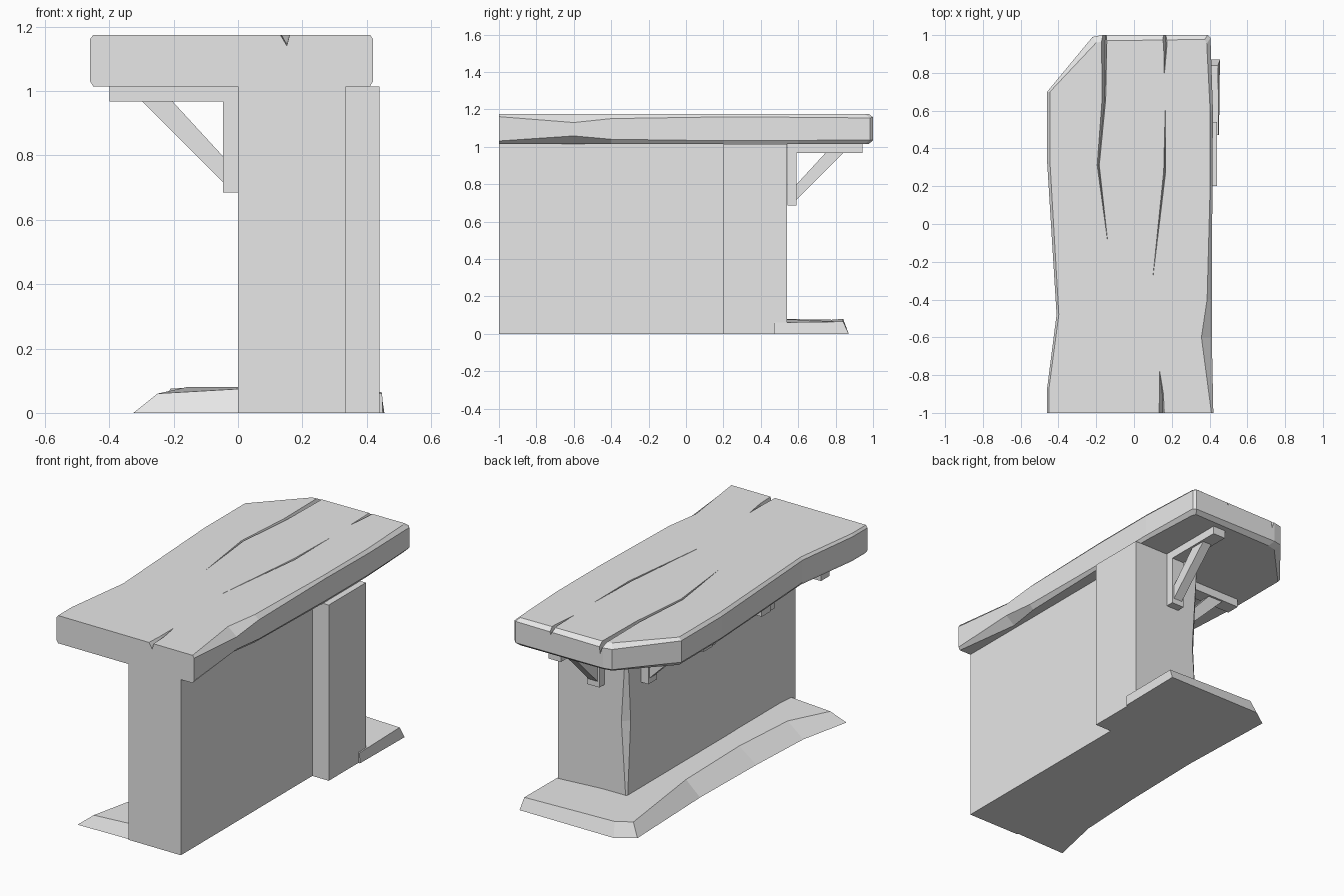
import bpy
import bmesh

cube = bpy.data.objects.get("Cube")
if cube:
    bpy.data.objects.remove(cube, do_unlink=True)

grey = bpy.data.materials.new("plain_grey")
grey.use_nodes = True
grey.diffuse_color = (0.8, 0.8, 0.8, 1)
grey.node_tree.nodes["Principled BSDF"].inputs["Base Color"].default_value = (0.8, 0.8, 0.8, 1)


def loft(name, rings):
    """Closed solid through matching rings of points."""
    bm = bmesh.new()
    loops = [[bm.verts.new(p) for p in ring] for ring in rings]
    n = len(loops[0])
    for low, high in zip(loops, loops[1:]):
        for i in range(n):
            j = (i + 1) % n
            bm.faces.new((low[i], low[j], high[j], high[i]))
    bm.faces.new(loops[0][::-1])
    bm.faces.new(loops[-1])
    bmesh.ops.recalc_face_normals(bm, faces=bm.faces)
    mesh = bpy.data.meshes.new(name)
    bm.to_mesh(mesh)
    bm.free()
    mesh.materials.append(grey)
    obj = bpy.data.objects.new(name, mesh)
    bpy.context.collection.objects.link(obj)
    return obj


# Wall with a thicker pier and a worn back corner
def wall_ring(z, chip):
    plan = [(0, -1), (0.335, -1), (0.335, 0.2), (0.44, 0.2),
            (0.44, 0.54), (chip, 0.54), (0, 0.54 - chip)]
    return [(x, y, z) for x, y in plan]


loft("wall", [wall_ring(0, 0.003), wall_ring(0.5, 0.035), wall_ring(1.015, 0.003)])

# Sloping foot: ground point, then upper point with its height
foot = [
    ((0.45, 0.47), (0.448, 0.47, 0.06)),
    ((0.455, 0.87), (0.445, 0.84, 0.065)),
    ((-0.15, 0.87), (-0.13, 0.84, 0.08)),
    ((-0.25, 0.80), (-0.21, 0.78, 0.075)),
    ((-0.23, 0.2), (-0.14, 0.2, 0.08)),
    ((-0.24, -0.3), (-0.13, -0.3, 0.08)),
    ((-0.26, -0.7), (-0.16, -0.7, 0.08)),
    ((-0.325, -1.0), (-0.25, -0.96, 0.06)),
    ((0.1, -0.99), (0.1, -0.96, 0.08)),
    ((0.1, 0.47), (0.1, 0.47, 0.08)),
]
loft("foot", [[(x, y, 0) for (x, y), _ in foot], [top for _, top in foot]])

# Slab: outline x, y and how far the top edge is worn inward
outline = [
    (-0.46, -1, 0.01), (0.42, -1, 0.01), (0.412, -0.6, 0.055), (0.412, -0.4, 0.025),
    (0.415, 0.2, 0.012), (0.418, 0.6, 0.015), (0.405, 0.985, 0.02), (0.39, 1, 0.015),
    (-0.17, 1, 0.02), (-0.22, 0.99, 0.02), (-0.46, 0.7, 0.015), (-0.46, 0.33, 0.015),
    (-0.41, -0.48, 0.012), (-0.46, -0.87, 0.01),
]


def slab_ring(z, wear, drop=0):
    ring = []
    for x, y, w in outline:
        inset = w * wear
        side = 1 if x > 0 else -1
        back = inset * 1.5 if y > 0.95 else 0
        ring.append((x - side * inset, y - back, z - drop * w))
    return ring


slab = loft("slab", [slab_ring(1.015, 1), slab_ring(1.025, 0, -0.6),
                     slab_ring(1.168, 0, 0.7), slab_ring(1.175, 1)])

# Cracks: stations of x, y, half width and depth
cracks = [
    [(0.145, -1.03, 0.018, 0.037), (0.145, -0.9, 0.012, 0.025), (0.135, -0.78, 0.002, 0.004)],
    [(0.155, 1.03, 0.018, 0.04), (0.165, 0.95, 0.011, 0.025), (0.16, 0.8, 0.002, 0.004)],
    [(-0.158, 1.03, 0.016, 0.06), (-0.16, 0.66, 0.011, 0.035), (-0.19, 0.31, 0.007, 0.02),
     (-0.14, -0.09, 0.001, 0.003)],
    [(0.165, 0.6, 0.001, 0.003), (0.162, 0.28, 0.007, 0.018), (0.1, -0.28, 0.001, 0.003)],
]
for path in cracks:
    cutter = loft("crack_cutter", [
        [(x - h, y, 1.18), (x + h, y, 1.18), (x + h * 0.4, y, 1.175 - d)]
        for x, y, h, d in path])
    cutter.hide_render = True
    cut = slab.modifiers.new("crack", 'BOOLEAN')
    cut.operation = 'DIFFERENCE'
    cut.solver = 'EXACT'
    cut.object = cutter
    bpy.context.view_layer.objects.active = slab
    bpy.ops.object.modifier_apply(modifier=cut.name)
    bpy.data.objects.remove(cutter, do_unlink=True)


# Brackets: reach runs outward from the wall
def bracket(name, place):
    parts = {
        "post": ([(0, 0.685), (0.047, 0.685), (0.047, 1.014), (0, 1.014)], 0.04),
        "arm": ([(0, 0.967), (0.4, 0.967), (0.4, 1.014), (0, 1.014)], 0.04),
        "brace": ([(0.04, 0.71), (0.305, 0.975), (0.21, 0.975), (0.04, 0.79)], 0.028),
    }
    for part, (profile, half) in parts.items():
        loft(f"{name}_{part}", [[place(r, s, z) for r, z in profile] for s in (-half, half)])


for i, y0 in enumerate((0.37, -0.16, -0.7)):
    bracket(f"side_bracket_{i + 1}", lambda r, s, z: (-r, y0 + s, z))
bracket("back_bracket", lambda r, s, z: (0.18 + s, 0.543 + r, z))
